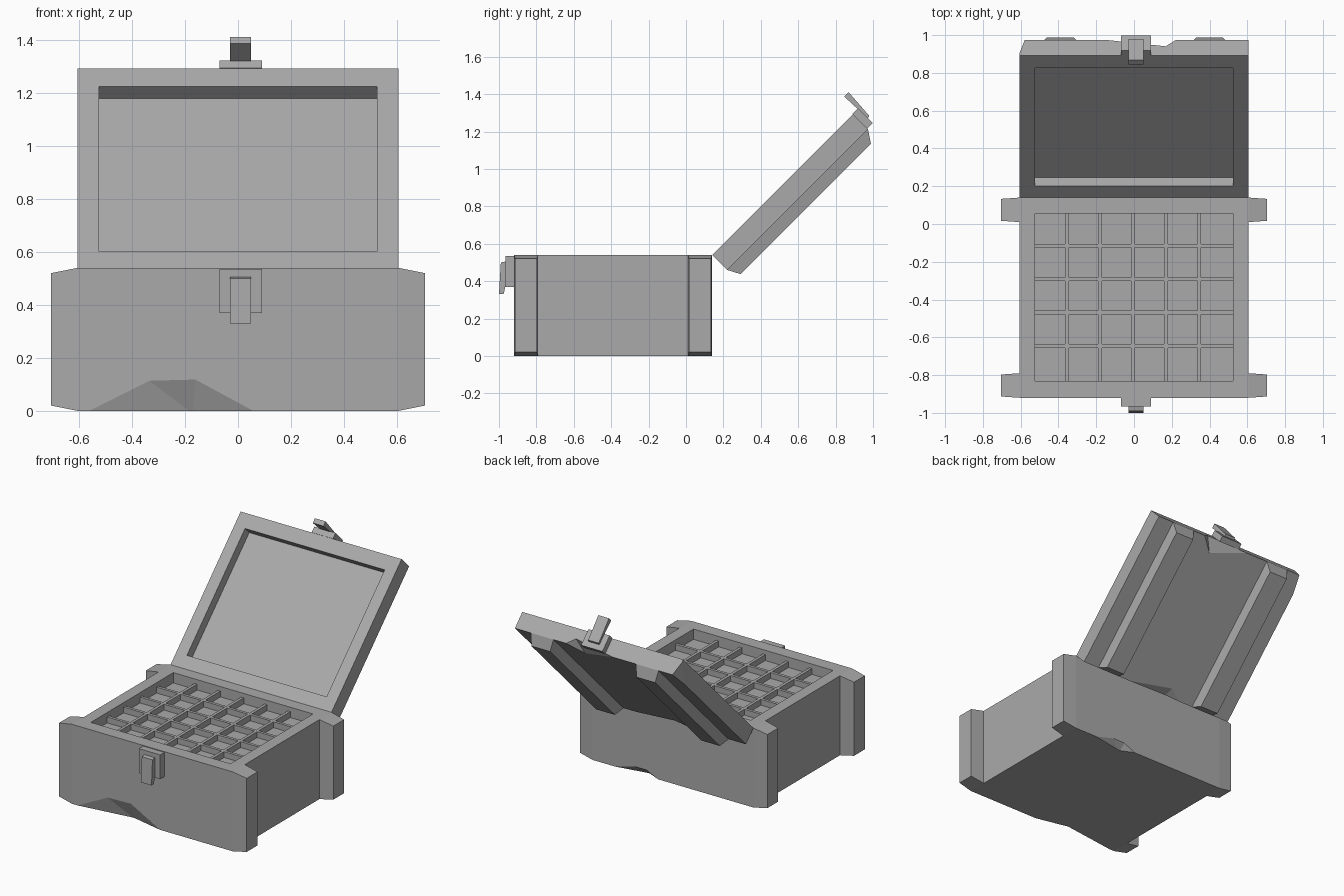
import bpy, bmesh, math
from mathutils import Matrix

if "Cube" in bpy.data.objects:
    bpy.data.objects.remove(bpy.data.objects["Cube"])

grey = bpy.data.materials.new("plain_grey")
grey.use_nodes = True
colour = (0.4, 0.4, 0.4, 1)
grey.diffuse_color = colour
grey.node_tree.nodes["Principled BSDF"].inputs["Base Color"].default_value = colour

# The open lid hinges on the top back edge of the box
HINGE = Matrix.Translation((0, 0.14, 0.54)) @ Matrix.Rotation(math.radians(45), 4, "X")


def finish(name, bm, matrix=Matrix()):
    bmesh.ops.recalc_face_normals(bm, faces=bm.faces)
    mesh = bpy.data.meshes.new(name)
    bm.transform(matrix)
    bm.to_mesh(mesh)
    bm.free()
    mesh.materials.append(grey)
    obj = bpy.data.objects.new(name, mesh)
    bpy.context.scene.collection.objects.link(obj)
    return obj


def hull(name, points, matrix=Matrix()):
    bm = bmesh.new()
    for p in points:
        bm.verts.new(p)
    bmesh.ops.convex_hull(bm, input=bm.verts)
    bmesh.ops.dissolve_limit(bm, angle_limit=0.01, verts=bm.verts, edges=bm.edges)
    return finish(name, bm, matrix)


def corners(xs, ys, zs):
    return [(x, y, z) for x in xs for y in ys for z in zs]


def box(name, xs, ys, zs, matrix=Matrix()):
    return hull(name, corners(xs, ys, zs), matrix)


def prism(name, xs, profile, matrix=Matrix()):
    return hull(name, [(x, y, z) for x in xs for y, z in profile], matrix)


def combine(obj, other, operation):
    mod = obj.modifiers.new(operation, "BOOLEAN")
    mod.operation, mod.solver, mod.object = operation, "EXACT", other
    bpy.context.view_layer.objects.active = obj
    bpy.ops.object.modifier_apply(modifier=mod.name)
    bpy.data.objects.remove(other)


# Box body with two wide, tapered end boards
base = box("box_base", (-0.605, 0.605), (-0.85, 0.07), (0, 0.54))
for y0, y1 in ((-0.92, -0.79), (0.01, 0.14)):
    ends = corners((-0.705, 0.705), (y0 + 0.007, y1 - 0.007), (0.02, 0.52))
    board = hull("end_board", corners((-0.605, 0.605), (y0, y1), (0, 0.54)) + ends)
    combine(base, board, "UNION")

# Tray recess in the box
X_IN, Y_IN = (-0.525, 0.525), (-0.83, 0.055)
combine(base, box("cutter", X_IN, Y_IN, (0.47, 0.6)), "DIFFERENCE")

# Chipped lower edges, front and back
front_chip = [(-0.6, -0.925, 0), (-0.35, -0.925, 0.125), (-0.16, -0.925, 0.13), (0.08, -0.925, 0),
              (-0.6, -0.925, -0.01), (0.08, -0.925, -0.01), (-0.17, -0.865, -0.01)]
back_chip = [(0.5, 0.145, -0.01), (0.3, 0.145, 0.045), (0.2, 0.145, 0.045),
             (0.08, 0.145, -0.01), (0.2, 0.09, -0.01)]
for chip in (front_chip, back_chip):
    combine(base, hull("cutter", chip), "DIFFERENCE")

# Divider grid: six columns by five rows
for i in range(1, 6):
    x = X_IN[0] + i * 0.175 - 0.005
    box(f"column_divider_{i}", (x - 0.01, x + 0.01), Y_IN, (0.465, 0.51))
for i in range(1, 5):
    y = Y_IN[0] + i * 0.177 + 0.007
    box(f"row_divider_{i}", X_IN, (y - 0.01, y + 0.01), (0.465, 0.51))

# Lid slab with a shallow inner recess
lid = box("lid", (-0.605, 0.605), (0, 1.065), (-0.113, 0), HINGE)
combine(lid, box("cutter", X_IN, (0.087, 0.969), (-0.064, 0.1), HINGE), "DIFFERENCE")

# Chipped lid edges: front centre, hinge centre, one corner
lid_chips = [
    [(-0.18, 1.07, -0.118), (0.23, 1.07, -0.118), (0.17, 1.07, -0.065), (0.12, 0.96, -0.118)],
    [(0.3, -0.005, -0.118), (-0.22, -0.005, -0.118), (-0.1, -0.005, -0.08), (-0.1, 0.07, -0.118)],
    [(-0.61, 1.07, 0), (-0.61, 1.07, -0.118), (-0.577, 1.07, -0.118), (-0.61, 0.9, -0.118)],
]
for chip in lid_chips:
    combine(lid, hull("cutter", chip, HINGE), "DIFFERENCE")

# Bevelled battens on the outside of the lid
for side, x in (("right", -0.39), ("left", 0.4)):
    foot = corners((x - 0.085, x + 0.085), (0, 1.065), (-0.113,))
    crown = corners((x - 0.07, x + 0.07), (0.035, 1.02), (-0.18,))
    hull(f"lid_batten_{side}", foot + crown, HINGE)

# Latch: a plate and a hook on the box, and a matching pair on the lid
PLATE_X, HOOK_X = (-0.07, 0.09), (-0.03, 0.05)
box("box_latch_plate", PLATE_X, (-0.965, -0.92), (0.37, 0.535))
prism("box_latch_hook", HOOK_X, [(-0.965, 0.505), (-0.99, 0.5), (-1.0, 0.33), (-0.975, 0.33), (-0.965, 0.375)])
box("lid_latch_plate", PLATE_X, (1.065, 1.105), (-0.108, 0.003), HINGE)
prism("lid_latch_hook", HOOK_X, [(1.105, -0.072), (1.12, -0.068), (1.131, 0.1), (1.098, 0.1), (1.105, 0)], HINGE)
